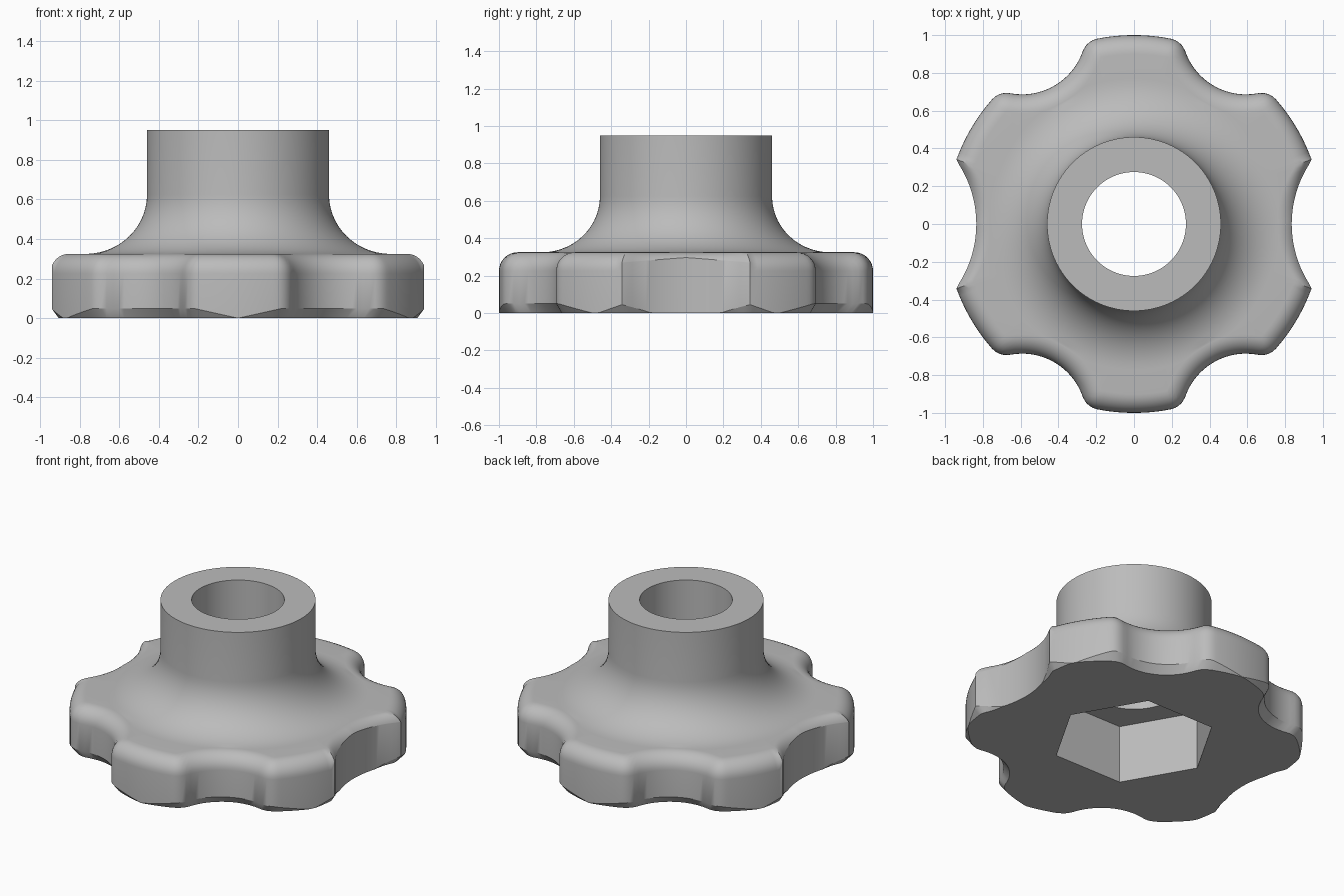
import bpy, bmesh
from math import sin, cos, acos, atan2, sqrt, pi, radians, degrees

cube = bpy.data.objects.get("Cube")
if cube:
    bpy.data.objects.remove(cube, do_unlink=True)

COLUMNS = 288          # columns around the knob
TOP, EDGE = 0.325, 0.1  # grip height and edge rounding radius
HUB, BORE, HEX = 0.46, 0.275, 0.49
HEIGHT, SOCKET = 0.95, 0.38


def near_circle(phi, dist, rad):
    """Radius at which a ray first meets a circle centred at dist."""
    return dist * cos(phi) - sqrt(max(0, rad**2 - (dist * sin(phi))**2))


def soft_outline(phi, d):
    """Rounded scallop: notch arc, corner arc, rim, all inset by d."""
    rad, corner = 0.34, 0.101
    dist, mid = 0.845 + rad, 1 - corner
    alpha = acos((mid**2 + dist**2 - (rad + corner)**2) / (2 * dist * mid))
    k = (rad + d) / (rad + corner)
    touch = atan2(k * mid * sin(alpha), dist + k * (mid * cos(alpha) - dist))
    if phi < touch:
        return near_circle(phi, dist, rad + d)
    if phi < alpha:
        off = mid * sin(phi - alpha)
        return mid * cos(phi - alpha) + sqrt(max(0, (corner - d)**2 - off**2))
    return 1 - d


def sharp_outline(phi):
    """Scallop cut straight through the rim, with crisp corners."""
    return min(1, near_circle(phi, 0.835 + 0.587, 0.587))


def column(theta):
    """Closed cross-section (radius, height) at one angle."""
    deg = degrees(theta)
    phi = radians(abs((deg + 30) % 60 - 30))
    from_lobe = 30 - degrees(phi)
    sharp = (deg + 30) % 180 < 60
    if sharp:
        cut = max(0, 0.03 - 0.02 * degrees(phi) / 20) if degrees(phi) < 20.1 else 0
        lift = 0.045 * max(0, 1 - abs(from_lobe - 10) / 8)
        rim = sharp_outline(phi)
    else:
        cut, rim = 0, soft_outline(phi, 0)
        lift = 0.05 * min(1, from_lobe / 13)
    hex_r = HEX * cos(pi / 6) / cos(radians(deg % 60 - 30))
    # underside and outer wall
    pts = [(hex_r, 0), (rim - 0.8 * lift, 0), (rim, lift)]
    # rounded top edge
    for i in range(9):
        d = EDGE * (1 - cos(pi / 2 * i / 8))
        d = cut + d * (1 - cut / EDGE)
        r = rim - (d - cut) if sharp else soft_outline(phi, d)
        pts.append((r, TOP - EDGE + sqrt(max(0, EDGE**2 - (EDGE - d)**2))))
    # concave sweep up to the hub
    limit = pts[-1][0]
    for i in range(15):
        a = pi / 2 * i / 14
        r = HUB + 0.31 * (1 - sin(a))
        pts.append((min(r, limit - 0.002 * (i + 1)) if r > 0.7 else r,
                    TOP + 0.3 * (1 - cos(a))))
    # hub top, bore and hexagonal socket
    pts += [(HUB, HEIGHT), (BORE, HEIGHT), (BORE, SOCKET), (hex_r, SOCKET)]
    return pts


# Loft the cross-sections around the axis
bm = bmesh.new()
loops = []
for c in range(COLUMNS):
    t = 2 * pi * c / COLUMNS
    loops.append([bm.verts.new((r * cos(t), r * sin(t), z)) for r, z in column(t)])
for c, a in enumerate(loops):
    b = loops[(c + 1) % COLUMNS]
    for i in range(len(a)):
        j = (i + 1) % len(a)
        bm.faces.new((a[i], b[i], b[j], a[j]))
bmesh.ops.remove_doubles(bm, verts=bm.verts, dist=0.00005)
bmesh.ops.recalc_face_normals(bm, faces=bm.faces)
mesh = bpy.data.meshes.new("scalloped_knob")
bm.to_mesh(mesh)
bm.free()

# Plain grey finish
grey = bpy.data.materials.new("plain_grey")
grey.use_nodes = True
colour = (0.5, 0.5, 0.5, 1)
grey.diffuse_color = colour
grey.node_tree.nodes["Principled BSDF"].inputs["Base Color"].default_value = colour
mesh.materials.append(grey)

knob = bpy.data.objects.new("scalloped_knob", mesh)
bpy.context.collection.objects.link(knob)
bpy.ops.object.select_all(action='DESELECT')
knob.select_set(True)
bpy.context.view_layer.objects.active = knob
bpy.ops.object.shade_smooth_by_angle(angle=radians(30))
